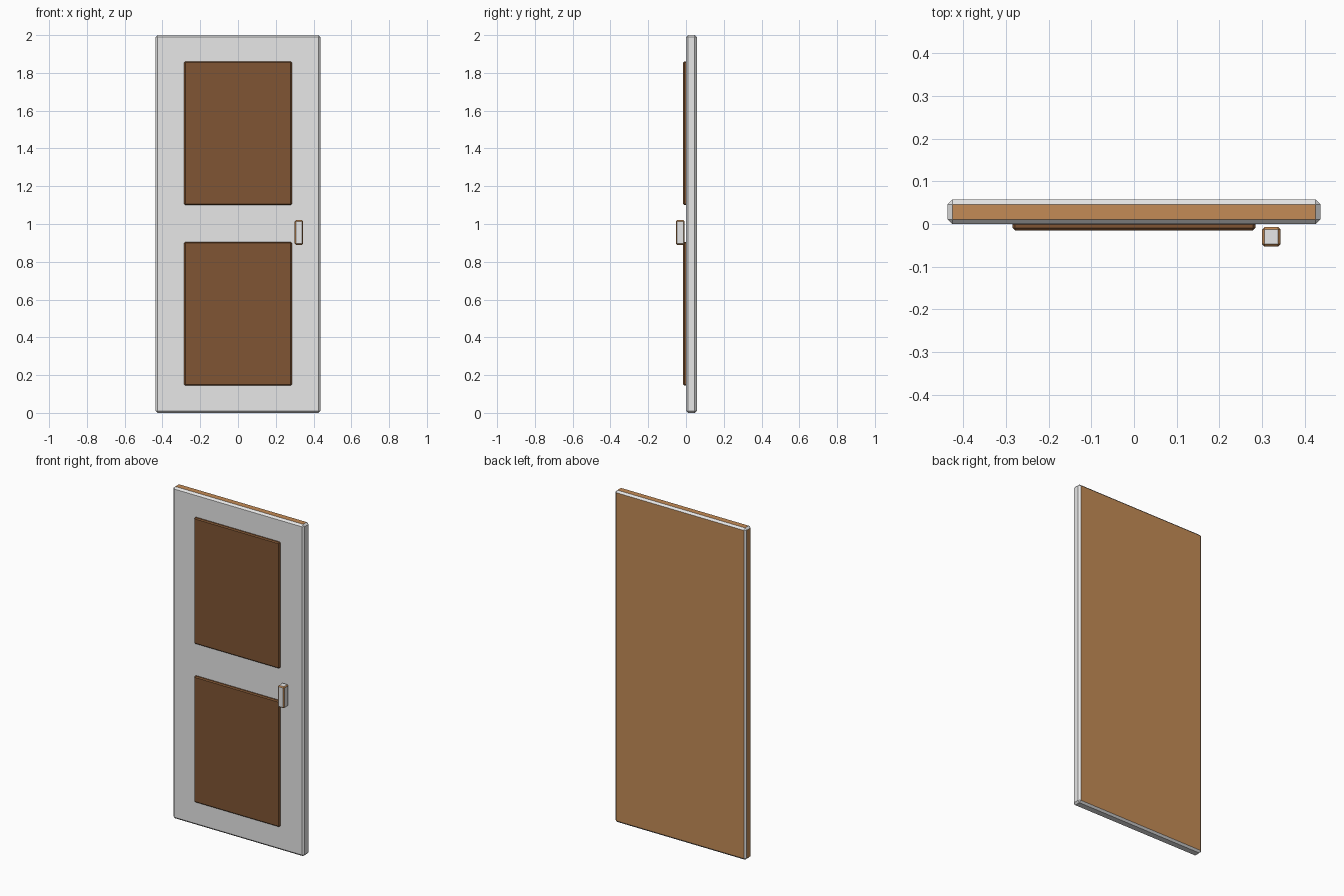
import bpy, bmesh
from mathutils import Vector

if "Cube" in bpy.data.objects:
    bpy.data.objects.remove(bpy.data.objects["Cube"])


def material(name, rgb):
    m = bpy.data.materials.new(name)
    m.diffuse_color = (*rgb, 1)
    m.use_nodes = True
    m.node_tree.nodes["Principled BSDF"].inputs["Base Color"].default_value = m.diffuse_color
    return m


GREY = material("pale grey", (0.8, 0.8, 0.8))
OAK = material("oak brown", (0.55, 0.26, 0.093))
DARK = material("dark brown", (0.216, 0.091, 0.033))


def block(name, lo, hi, bevel, mats, rule):
    """Chamfered box; rule(normal, is_flat) gives the material index."""
    lo, hi = Vector(lo), Vector(hi)
    bm = bmesh.new()
    bmesh.ops.create_cube(bm, size=1)
    for v in bm.verts:
        v.co = Vector([(lo[i] + hi[i]) / 2 + v.co[i] * (hi[i] - lo[i]) for i in range(3)])
    bmesh.ops.bevel(bm, geom=bm.edges[:], offset=bevel, segments=1, affect='EDGES', profile=0.5)
    bm.normal_update()
    for f in bm.faces:
        f.material_index = rule(f.normal, max(abs(c) for c in f.normal) > 0.99)
    me = bpy.data.meshes.new(name)
    bm.to_mesh(me)
    bm.free()
    for m in mats:
        me.materials.append(m)
    ob = bpy.data.objects.new(name, me)
    bpy.context.collection.objects.link(ob)


# Door slab: back, left and top are brown, the rest and the chamfers are grey
block("door_slab", (-0.437, 0, 0), (0.437, 0.057, 2), 0.011, [GREY, OAK],
      lambda n, flat: int(flat and n.y - n.x + n.z > 0.5))

# Raised panels
for name, z0, z1 in (("lower_panel", 0.145, 0.905), ("upper_panel", 1.1, 1.86)):
    block(name, (-0.285, -0.015, z0), (0.285, 0.005, z1), 0.006, [DARK], lambda n, flat: 0)

# Handle: grey faces with brown chamfers
block("handle", (0.3, -0.053, 0.89), (0.344, -0.007, 1.02), 0.006, [GREY, OAK],
      lambda n, flat: int(not flat))
